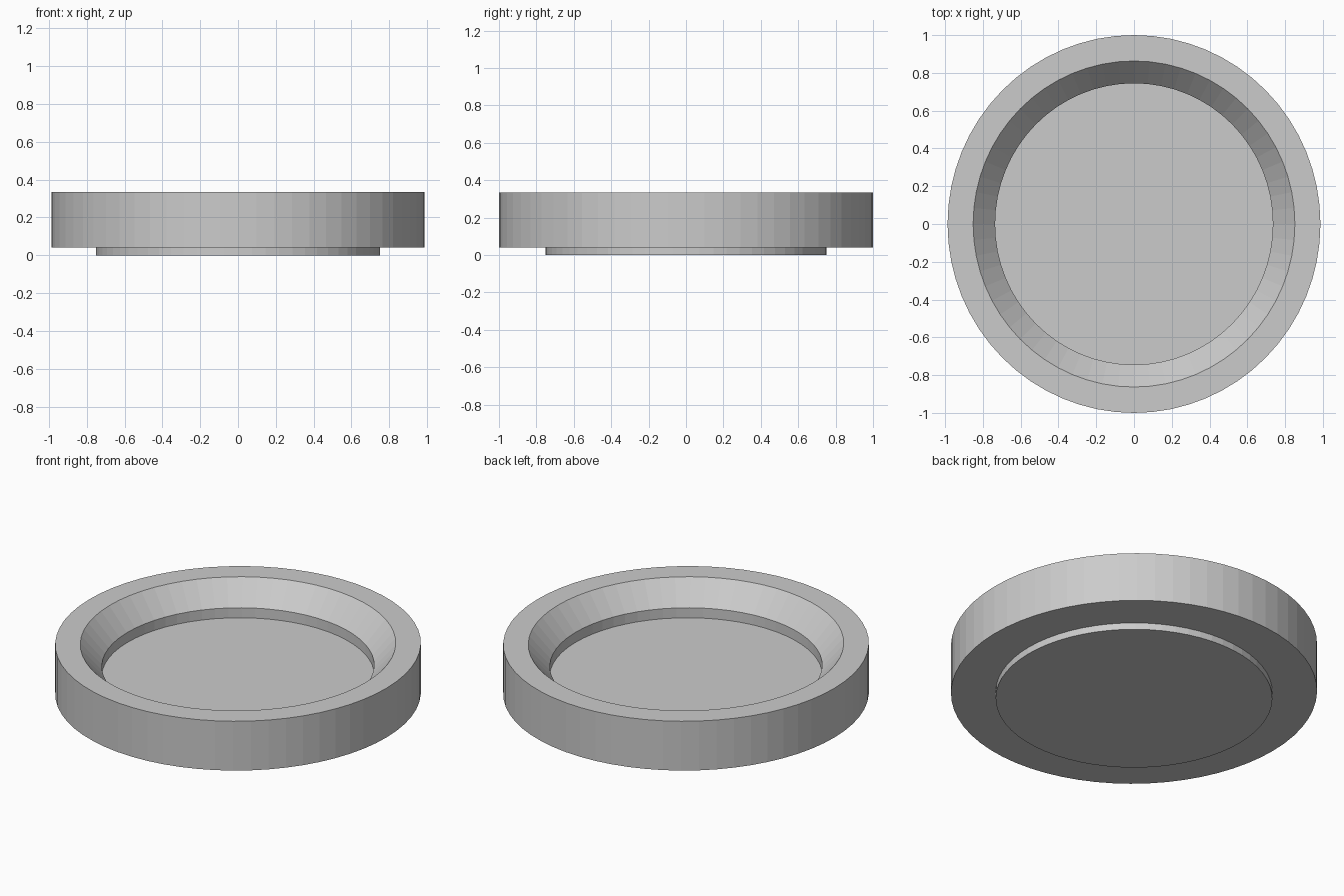
import bpy, bmesh, math

if "Cube" in bpy.data.objects:
    bpy.data.objects.remove(bpy.data.objects["Cube"])

SIDES = 64


def lathe(name, profile, closed, sx=1.0, sy=1.0):
    """Revolve (radius, z) points about z; open profiles get capped ends."""
    bm = bmesh.new()
    rings = []
    for r, z in profile:
        rings.append([bm.verts.new((sx * r * math.cos(2 * math.pi * i / SIDES),
                                    sy * r * math.sin(2 * math.pi * i / SIDES), z))
                      for i in range(SIDES)])
    pairs = list(zip(rings, rings[1:]))
    if closed:
        pairs.append((rings[-1], rings[0]))
    else:
        bm.faces.new(rings[0])
        bm.faces.new(rings[-1])
    for a, b in pairs:
        for i in range(SIDES):
            j = (i + 1) % SIDES
            bm.faces.new((a[i], a[j], b[j], b[i]))
    bmesh.ops.recalc_face_normals(bm, faces=bm.faces)
    mesh = bpy.data.meshes.new(name)
    bm.to_mesh(mesh)
    bm.free()
    obj = bpy.data.objects.new(name, mesh)
    bpy.context.collection.objects.link(obj)
    return obj


# Outer ring: flat rim, sloped inner lip, short straight inner wall
lathe("outer_ring", [(1.0, 0.04), (1.0, 0.335), (0.863, 0.335),
                     (0.745, 0.204), (0.745, 0.04)], True, sx=0.987)

# Base disc: forms the recessed floor and the low foot
lathe("base_disc", [(0.75, 0.0), (0.75, 0.144)], False)
